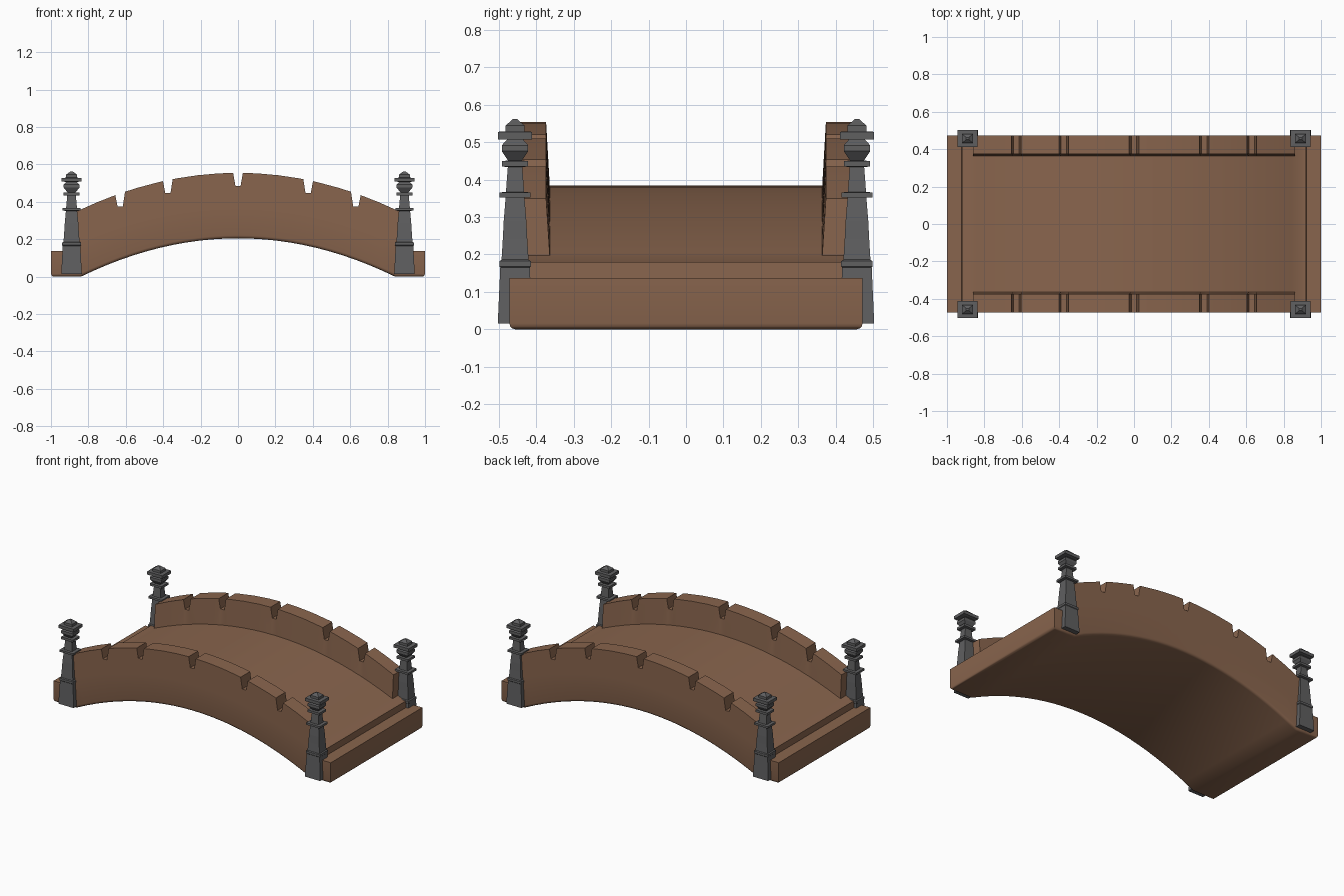
import bpy, bmesh, math

if "Cube" in bpy.data.objects:
    bpy.data.objects.remove(bpy.data.objects["Cube"])


def material(name, rgb):
    m = bpy.data.materials.new(name)
    m.diffuse_color = (*rgb, 1)
    m.use_nodes = True
    m.node_tree.nodes["Principled BSDF"].inputs["Base Color"].default_value = m.diffuse_color
    return m


BROWN = material("brown_stone", (0.25, 0.13, 0.075))
GREY = material("dark_grey_stone", (0.115, 0.115, 0.118))


def loft(name, rings, mat, bevel_rule=None, smooth=True):
    """Join a row of four-cornered rings into a closed solid."""
    bm = bmesh.new()
    rows = [[bm.verts.new(p) for p in ring] for ring in rings]
    for a, b in zip(rows, rows[1:]):
        for i in range(4):
            j = (i + 1) % 4
            bm.faces.new((a[i], a[j], b[j], b[i]))
    bm.faces.new(rows[0])
    bm.faces.new(rows[-1])
    bmesh.ops.recalc_face_normals(bm, faces=bm.faces)
    if bevel_rule:
        edges = [e for e in bm.edges if bevel_rule(e)]
        bmesh.ops.bevel(bm, geom=edges, offset=0.016, segments=3,
                        profile=0.5, affect='EDGES')
    me = bpy.data.meshes.new(name)
    bm.to_mesh(me)
    bm.free()
    ob = bpy.data.objects.new(name, me)
    bpy.context.collection.objects.link(ob)
    me.materials.append(mat)
    if smooth:
        bpy.context.view_layer.objects.active = ob
        ob.select_set(True)
        bpy.ops.object.shade_smooth_by_angle(angle=math.radians(35))
        ob.select_set(False)
    return ob


def underside(x):
    return max(0.0, 0.205 * (1 - (x / 0.84) ** 2))


def deck(x):
    if abs(x) > 0.92:
        return 0.137
    return 0.384 - 0.204 * min(1, abs(x) / 0.9) ** 2


def rail_top(x):
    return 0.555 - 0.205 * (x / 0.86) ** 2


# Arched bridge body with low end slabs and rounded lower edges
W = 0.472
half = [0.84 * i / 12 for i in range(13)] + [0.9, 0.92, 0.921, 1.0]
xs = sorted({s * x for x in half for s in (-1, 1)})
rings = [[(x, -W, underside(x)), (x, W, underside(x)),
          (x, W, deck(x)), (x, -W, deck(x))] for x in xs]


def lower_edge(e):
    a, b = (v.co for v in e.verts)
    low = all(abs(c.z - underside(c.x)) < 1e-4 for c in (a, b))
    side = a.y * b.y > 0
    end = abs(a.x) > 0.999 and abs(b.x) > 0.999
    return low and (side or end)


loft("bridge_body", rings, BROWN, lower_edge)

# Parapet walls with tapered notches cut into the top
NOTCHES = (-0.63, -0.375, 0.0, 0.375, 0.63)
points = {}
for i in range(-8, 9):
    x = 0.86 * i / 8
    if all(abs(x - n) > 0.04 for n in NOTCHES):
        points[x] = rail_top(x)
for n in NOTCHES:
    floor = rail_top(n) - 0.069
    for dx, cut in ((-0.026, 0), (-0.014, 1), (0.014, 1), (0.026, 0)):
        points[n + dx] = floor if cut else rail_top(n + dx)

for side, label in ((-1, "front"), (1, "back")):
    rings = [[(x, side * 0.364, deck(x) - 0.003), (x, side * W, deck(x) - 0.003),
              (x, side * W, z), (x, side * 0.374, z)]
             for x, z in sorted(points.items())]
    loft(label + "_parapet", rings, BROWN)

# Square corner posts: (height, half width) profile
POST = [(0.015, 0.055), (0.165, 0.047), (0.168, 0.05), (0.182, 0.05),
        (0.186, 0.043), (0.24, 0.039), (0.29, 0.036), (0.352, 0.030),
        (0.353, 0.049), (0.366, 0.049), (0.367, 0.029), (0.434, 0.023),
        (0.435, 0.042), (0.45, 0.042), (0.451, 0.022), (0.476, 0.042),
        (0.492, 0.042), (0.507, 0.026), (0.508, 0.054), (0.528, 0.054),
        (0.529, 0.030), (0.545, 0.030), (0.555, 0.016), (0.562, 0.007)]
RATIO = 0.84
for sx, lx in ((-1, "left"), (1, "right")):
    for sy, ly in ((-1, "front"), (1, "back")):
        cx, cy = sx * 0.89, sy * 0.457
        rings = [[(cx + a * r, cy + b * r * RATIO, z)
                  for a, b in ((-1, -1), (1, -1), (1, 1), (-1, 1))]
                 for z, r in POST]
        loft(f"{ly}_{lx}_post", rings, GREY, smooth=False)
